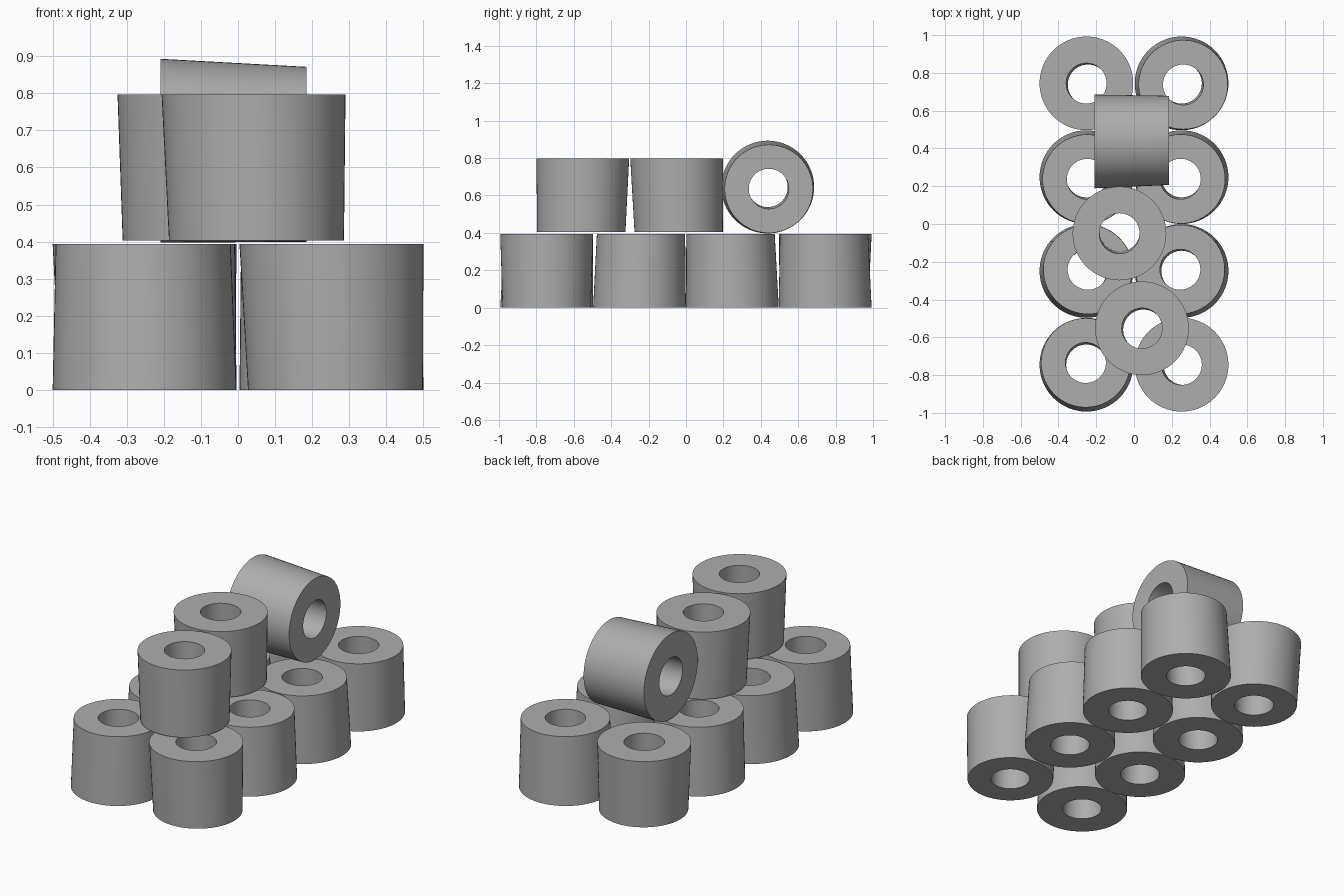
import bpy, bmesh, math
from mathutils import Matrix, Vector

cube = bpy.data.objects.get("Cube")
if cube:
    bpy.data.objects.remove(cube, do_unlink=True)

SEGMENTS = 64
WIDE, NARROW = 0.248, 0.236    # outer radius of the two ends
HOLE = 0.107
SHIFT = 0.011                  # sideways lean of the narrow end
HEIGHT = 0.393

grey = bpy.data.materials.new("plain_grey")
grey.use_nodes = True
grey.diffuse_color = (0.42, 0.42, 0.42, 1)
grey.node_tree.nodes["Principled BSDF"].inputs["Base Color"].default_value = grey.diffuse_color


def ring(name, x, y, z, lean, wide_top, turn=None):
    """Hollow roll: wide end centred on its axis, narrow end leaning at an angle."""
    bm = bmesh.new()
    a = math.radians(lean)
    offset = Vector((math.cos(a), math.sin(a), 0)) * SHIFT

    def loop(radius, top):
        wide = top == wide_top
        r = radius if wide or radius == HOLE else NARROW
        centre = Vector((0, 0, HEIGHT / 2 if top else -HEIGHT / 2))
        if not wide:
            centre += offset
        steps = [2 * math.pi * i / SEGMENTS for i in range(SEGMENTS)]
        return [bm.verts.new(centre + Vector((r * math.cos(t), r * math.sin(t), 0))) for t in steps]

    # Outer wall, top face, bore and bottom face share four loops
    loops = [loop(WIDE, False), loop(WIDE, True), loop(HOLE, True), loop(HOLE, False)]
    for k in range(4):
        p, q = loops[k], loops[(k + 1) % 4]
        for i in range(SEGMENTS):
            j = (i + 1) % SEGMENTS
            bm.faces.new((p[i], p[j], q[j], q[i]))
    bmesh.ops.recalc_face_normals(bm, faces=bm.faces)
    if turn:
        bm.transform(turn)
    mesh = bpy.data.meshes.new(name)
    bm.to_mesh(mesh)
    bm.free()
    mesh.materials.append(grey)
    obj = bpy.data.objects.new(name, mesh)
    obj.location = (x, y, z)
    bpy.context.collection.objects.link(obj)
    bpy.ops.object.select_all(action="DESELECT")
    obj.select_set(True)
    bpy.context.view_layer.objects.active = obj
    bpy.ops.object.shade_smooth_by_angle(angle=math.radians(35))
    return obj


# Bottom layer: four rows of two, front to back: (lean, wide end on top)
rows = [
    ((110, False), (0, True)),
    ((45, False), (135, False)),
    ((-70, False), (-120, False)),
    ((-40, True), (-40, False)),
]
for n, pair in enumerate(rows):
    for side, (lean, wide_top) in zip((-1, 1), pair):
        label = "left" if side > 0 else "right"
        ring(f"lower_ring_{label}_{n + 1}", side * 0.252, -0.745 + n * 0.4965,
             HEIGHT / 2, lean, wide_top)

# Upper layer: two standing rings
ring("upper_ring_front", 0.042, -0.552, 0.6, -45, True)
ring("upper_ring_middle", -0.077, -0.05, 0.6, 80, True)

# Ring lying on its side, wide end toward the right
ring("lying_ring", -0.012, 0.437, 0.645, 30, False, Matrix.Rotation(math.pi / 2, 4, "Y"))
